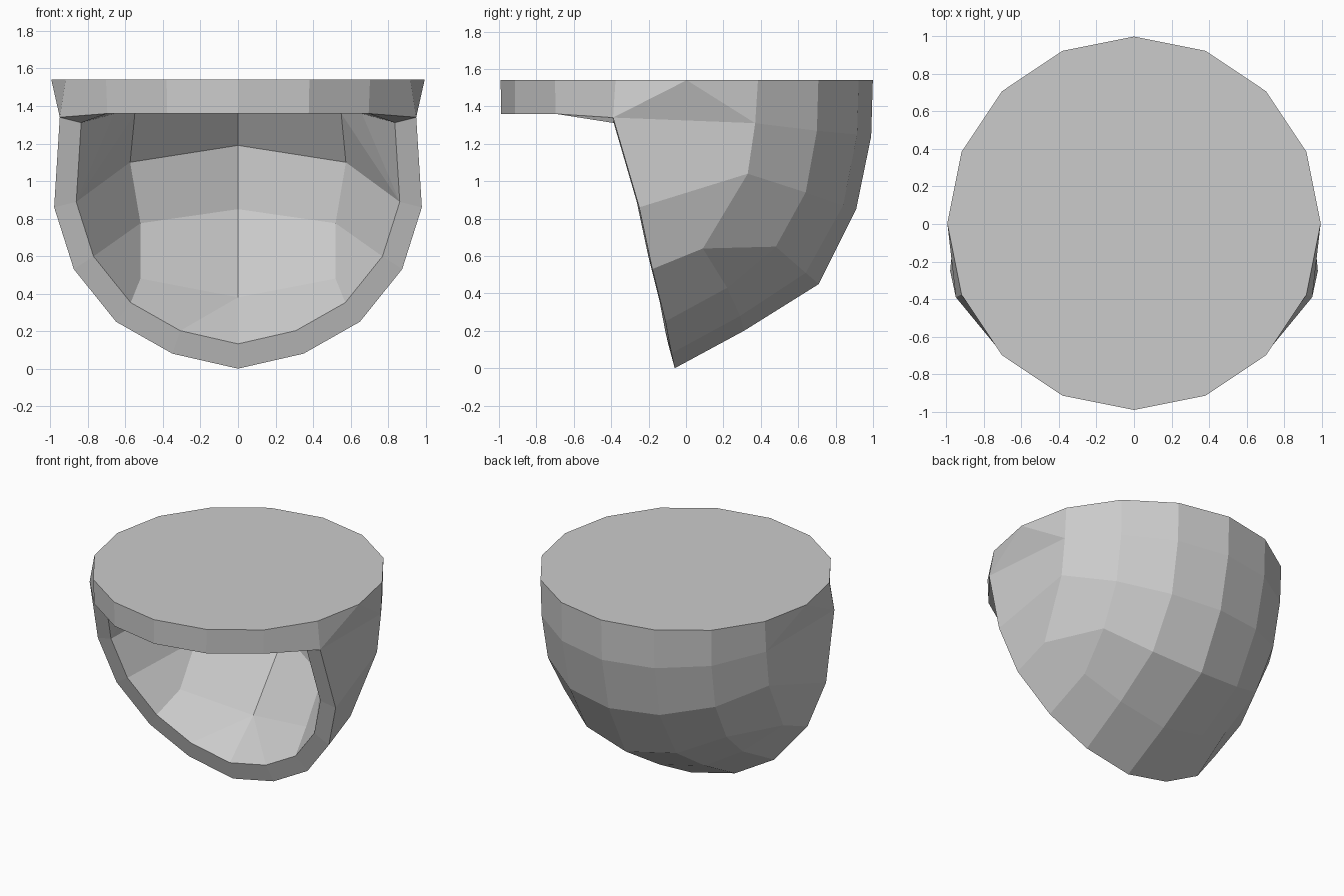
import bpy, bmesh, math
from mathutils import Vector

cube = bpy.data.objects.get("Cube")
if cube:
    bpy.data.objects.remove(cube)

TOP = 1.54
bm = bmesh.new()
cache = {}


def vert(p):
    key = tuple(round(c, 4) for c in p)
    if key not in cache:
        cache[key] = bm.verts.new(key)
    return cache[key]


def face(points):
    """Add a face and its mirror image, dropping repeated corners."""
    for side in (1, -1):
        corners = list(dict.fromkeys(vert((p[0] * side, p[1], p[2])) for p in points))
        if len(corners) > 2 and not bm.faces.get(corners):
            bm.faces.new(corners)


def bridge(a, b):
    for i in range(len(a) - 1):
        face([a[i], a[i + 1], b[i + 1], b[i]])


# Sixteen-sided top outline, half of it, from back to front
top = []
for i in range(9):
    t = i * math.tau / 16
    top.append((round(math.sin(t), 4) * .995, math.cos(t) * .995 + .004, TOP))

# Mouth rim, from the lip corner down to the lowest point
rim = [(.95, -.39, 1.34), (.98, -.25, .86), (.875, -.18, .53),
       (.65, -.11, .25), (.35, -.078, .08), (0, -.06, 0)]
pivot = Vector((0, -.36, 1.1))
inner = [tuple(pivot + (Vector(p) - pivot) * .88) for p in rim]

# Outer shell columns, each running from the top to the mouth rim
back = [top[0], (0, .99, 1.24), (0, .91, .85), (0, .71, .45), (0, .31, .2), rim[5]]
col1 = [top[1], (.38, .915, 1.25), (.37, .84, .87), (.37, .64, .51), (.36, .29, .28), rim[4]]
col2 = [top[2], (.7, .7, 1.27), (.69, .64, .94), (.67, .48, .65), (.62, .22, .43), rim[3]]
s1, s2, s3 = (.92, .37, 1.31), (.915, .33, 1.04), (.865, .09, .64)
bridge(back, col1)
bridge(col1, col2)
bridge(col2, [top[3], s1, s2, s3, s3, rim[2]])
bridge([top[3], s1, s1, s2, s3, rim[2]],
       [top[4], top[4], rim[0], rim[1], rim[2], rim[2]])

# Front lip
lip = [rim[0]] + [(x * .99, y * .998, 1.36) for x, y, z in top[6:]]
face([top[4], top[5], rim[0]])
bridge(top[5:], lip)

# Mouth edge and underside of the lip
bridge(rim, inner)
roof_side, roof_mid, roof_back = (.66, -.1, 1.36), (.55, .12, 1.36), (0, .43, 1.36)
bridge(lip, [inner[0], roof_side, roof_mid, roof_back])

# Hollow inside: side walls, back wall and floor
wall_high, wall_low = (.575, .27, 1.1), (.52, .25, .775)
floor_side, floor_mid = (.52, .06, .48), (0, .18, .38)
bridge([inner[0]] + [inner[1]] * 3 + inner[2:],
       [roof_side, roof_side, roof_mid, wall_high, wall_low, floor_side, floor_mid, floor_mid])
bridge([roof_mid, wall_high, wall_low, floor_side],
       [roof_back, (0, .57, 1.19), (0, .55, .85), floor_mid])

# Flat top cap
ring = top + [(-x, y, z) for x, y, z in top[7:0:-1]]
bm.faces.new([vert(p) for p in ring])

bmesh.ops.recalc_face_normals(bm, faces=bm.faces)
mesh = bpy.data.meshes.new("hollow_shell")
bm.to_mesh(mesh)
bm.free()
shell = bpy.data.objects.new("hollow_shell", mesh)
bpy.context.scene.collection.objects.link(shell)

# Single plain grey
grey = bpy.data.materials.new("light_grey")
grey.use_nodes = True
colour = (.6, .6, .6, 1)
grey.diffuse_color = colour
grey.node_tree.nodes["Principled BSDF"].inputs["Base Color"].default_value = colour
mesh.materials.append(grey)
